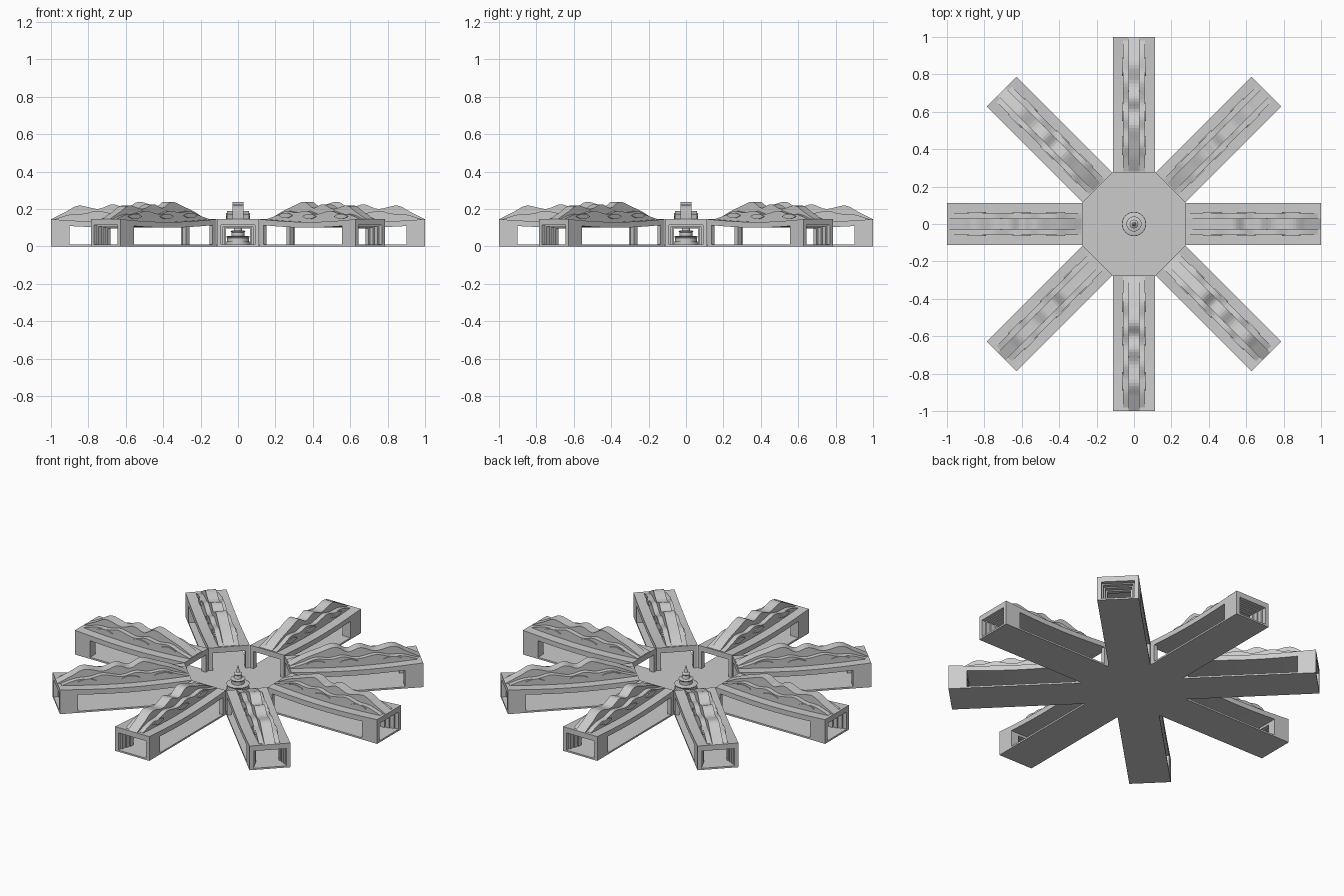
import bpy, bmesh, math
from mathutils import Matrix

cube = bpy.data.objects.get("Cube")
if cube:
    bpy.data.objects.remove(cube)

stone = bpy.data.materials.new("pale_grey_stone")
stone.use_nodes = True
grey = (0.6, 0.6, 0.6, 1)
stone.diffuse_color = grey
stone.node_tree.nodes["Principled BSDF"].inputs["Base Color"].default_value = grey

IN, OUT, HALF, TOP, FLOOR = 0.275, 1.0, 0.113, 0.145, 0.01


def finish(name, bm):
    bmesh.ops.recalc_face_normals(bm, faces=bm.faces)
    mesh = bpy.data.meshes.new(name)
    bm.to_mesh(mesh)
    bm.free()
    mesh.materials.append(stone)
    obj = bpy.data.objects.new(name, mesh)
    bpy.context.collection.objects.link(obj)
    return obj


def add_box(bm, x0, x1, y0, y1, z0, z1):
    m = Matrix.Translation(((x0 + x1) / 2, (y0 + y1) / 2, (z0 + z1) / 2))
    m = m @ Matrix.Diagonal((x1 - x0, y1 - y0, z1 - z0, 1))
    bmesh.ops.create_cube(bm, size=1, matrix=m)


def add_band(bm, upper, lower, y0, y1):
    """Solid strip between two curves of equal length, given in x and z."""
    rows = [[bm.verts.new((x, y, z)) for x, z in c]
            for y in (y0, y1) for c in (upper, lower)]
    u0, l0, u1, l1 = rows
    for a, b in ((u0, l0), (u1, l1), (u0, u1), (l0, l1)):
        for i in range(len(a) - 1):
            bm.faces.new((a[i], a[i + 1], b[i + 1], b[i]))
    for i in (0, -1):
        bm.faces.new((u0[i], l0[i], l1[i], u1[i]))


def smooth(points, steps=5):
    """Curve through the points, with even tangents."""
    out = []
    for i in range(len(points) - 1):
        p = [points[max(0, min(len(points) - 1, i + k))] for k in (-1, 0, 1, 2)]
        for s in range(steps):
            t = s / steps
            out.append(tuple(0.5 * (2 * b + (c - a) * t + (2 * a - 5 * b + 4 * c - d) * t * t
                                    + (3 * b - a - 3 * c + d) * t ** 3)
                             for a, b, c, d in zip(*p)))
    return out + [points[-1]]


def sag(x):
    return 0.015 * math.sin(math.pi * (x - IN) / (OUT - IN))


def add_frame(bm, x0, x1, half, top):
    for s in (-1, 1):
        ys = sorted((s * half, s * HALF))
        add_box(bm, x0, x1, ys[0], ys[1], FLOOR, 0.125)
    add_box(bm, x0, x1, -half, half, top, 0.125)


parts = []

# Arm floor
bm = bmesh.new()
add_box(bm, IN, OUT, -HALF, HALF, 0, FLOOR)
parts.append(finish("arm_floor", bm))

# Roof slab with gently sagging eaves
bm = bmesh.new()
xs = [IN + (OUT - IN) * i / 20 for i in range(21)]
add_band(bm, [(x, TOP - sag(x)) for x in xs],
         [(x, 0.115 - sag(x)) for x in xs], -HALF, HALF)
parts.append(finish("arm_roof", bm))

# Stepped outer portal and plain inner portal
bm = bmesh.new()
for i in range(4):
    add_frame(bm, OUT - 0.025 * (i + 1), OUT - 0.025 * i,
              0.09 - 0.009 * i, 0.113 - 0.006 * i)
parts.append(finish("outer_portal", bm))
bm = bmesh.new()
add_frame(bm, IN, IN + 0.03, 0.09, 0.113)
parts.append(finish("inner_portal", bm))

# Wavy ridge in three strips
center = smooth([(.28, .147), (.36, .185), (.44, .212), (.53, .238), (.6, .205),
                 (.67, .225), (.75, .2), (.85, .218), (.92, .185), (1, .145)])
side = smooth([(.28, .147), (.35, .165), (.42, .188), (.5, .18), (.57, .19),
               (.65, .172), (.75, .19), (.82, .175), (.9, .17), (.98, .145)])
for name, curve, strips in (("ridge_crest", center, ((-0.03, 0.03),)),
                            ("ridge_shoulders", side, ((-0.058, -0.03), (0.03, 0.058)))):
    bm = bmesh.new()
    for y0, y1 in strips:
        add_band(bm, curve, [(x, 0.123) for x, z in curve], y0, y1)
    parts.append(finish(name, bm))

# Lens-shaped hoods on the ridge sides
bm = bmesh.new()
for cx, cz in ((0.42, 0.165), (0.6, 0.16), (0.84, 0.16)):
    arc = [(cx + 0.05 * (i / 4 - 1), 0.013 * (1 - (i / 4 - 1) ** 2) + 0.001) for i in range(9)]
    for y0, y1 in ((-0.064, -0.05), (0.05, 0.064)):
        add_band(bm, [(x, cz + h) for x, h in arc], [(x, cz - h) for x, h in arc], y0, y1)
parts.append(finish("ridge_hoods", bm))

# Repeat the arm around the court
for k in range(1, 8):
    for part in parts:
        copy = part.copy()
        copy.name = part.name + "_" + str(k + 1)
        copy.rotation_euler.z = k * math.pi / 4
        bpy.context.collection.objects.link(copy)

# Court floor
bm = bmesh.new()
bmesh.ops.create_cone(bm, cap_ends=True, segments=8, radius1=0.3, radius2=0.3, depth=FLOOR,
                      matrix=Matrix.Translation((0, 0, FLOOR / 2))
                      @ Matrix.Rotation(math.pi / 8, 4, 'Z'))
finish("court_floor", bm)

# Fountain, turned from a profile
bm = bmesh.new()
profile = [(0, .008), (.065, .008), (.065, .025), (.058, .025), (.058, .045), (.064, .052),
           (.05, .056), (.035, .056), (.035, .075), (.04, .082), (.022, .086), (.018, .105),
           (.023, .112), (.01, .12), (.006, .14), (0, .165)]
verts = [bm.verts.new((r, 0, z)) for r, z in profile]
edges = [bm.edges.new(pair) for pair in zip(verts, verts[1:])]
bmesh.ops.spin(bm, geom=verts + edges, cent=(0, 0, 0), axis=(0, 0, 1),
               angle=math.tau, steps=24, use_merge=True)
bmesh.ops.remove_doubles(bm, verts=bm.verts, dist=0.0001)
fountain = finish("fountain", bm)
bpy.context.view_layer.objects.active = fountain
fountain.select_set(True)
bpy.ops.object.shade_smooth_by_angle(angle=math.radians(30))
